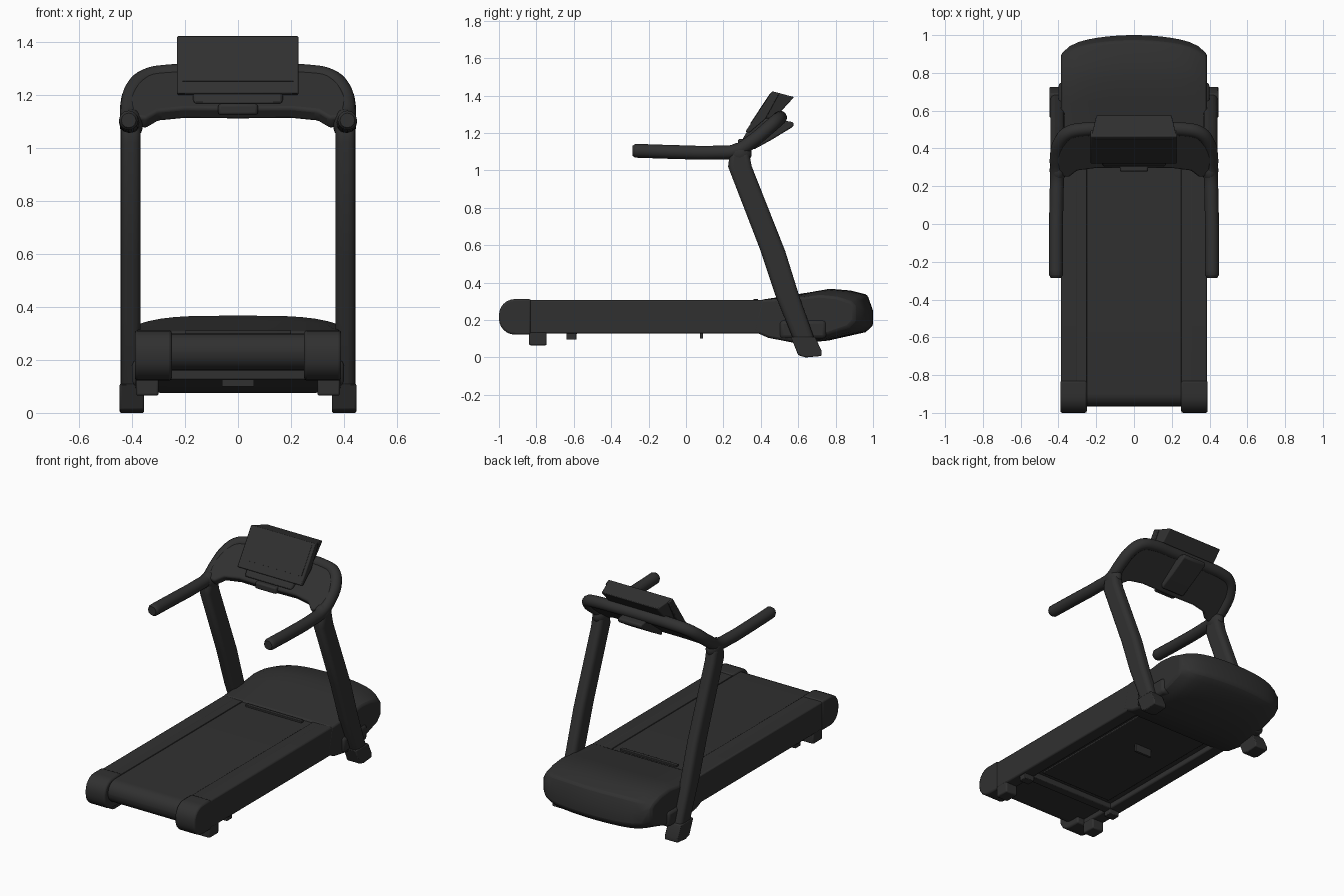
import bpy, bmesh, math
from mathutils import Vector

if "Cube" in bpy.data.objects:
    bpy.data.objects.remove(bpy.data.objects["Cube"])

mat = bpy.data.materials.new("charcoal_plastic")
mat.diffuse_color = (0.030, 0.030, 0.030, 1)
mat.use_nodes = True
mat.node_tree.nodes["Principled BSDF"].inputs["Base Color"].default_value = mat.diffuse_color


def finish(obj, bevel=0, segs=3):
    """Assign material, bevel and smooth shading."""
    obj.data.materials.clear()
    obj.data.materials.append(mat)
    if bevel:
        m = obj.modifiers.new("Bevel", 'BEVEL')
        m.width, m.segments, m.limit_method = bevel, segs, 'ANGLE'
        m.angle_limit = math.radians(35)
    bpy.ops.object.select_all(action='DESELECT')
    obj.select_set(True)
    bpy.context.view_layer.objects.active = obj
    bpy.ops.object.shade_smooth_by_angle(angle=math.radians(35))
    return obj


def loft(name, rings, bevel=0, segs=3):
    """Skin a list of equal-length closed rings and cap both ends."""
    bm = bmesh.new()
    vs = [[bm.verts.new(p) for p in r] for r in rings]
    n = len(vs[0])
    for a, b in zip(vs, vs[1:]):
        for i in range(n):
            j = (i + 1) % n
            bm.faces.new((a[i], a[j], b[j], b[i]))
    bm.faces.new(vs[0])
    bm.faces.new(vs[-1])
    bmesh.ops.recalc_face_normals(bm, faces=bm.faces)
    me = bpy.data.meshes.new(name)
    bm.to_mesh(me)
    bm.free()
    obj = bpy.data.objects.new(name, me)
    bpy.context.collection.objects.link(obj)
    return finish(obj, bevel, segs)


def prism(name, yz, x0, x1, bevel=0, segs=3):
    return loft(name, [[(x, y, z) for y, z in yz] for x in (x0, x1)], bevel, segs)


def box(name, x0, x1, y0, y1, z0, z1, bevel=0):
    return prism(name, [(y0, z0), (y1, z0), (y1, z1), (y0, z1)], x0, x1, bevel, 2)


def both(fn, name, x0, x1, *args):
    """Build a left and a right copy."""
    fn("right_" + name, x0, x1, *args)
    fn("left_" + name, -x1, -x0, *args)


def rounded_end(y0, y1, z0, z1, r, n=6):
    """Side profile with a rounded rear (low y) end."""
    pts = [(y1, z0), (y1, z1)]
    for cz, a0 in ((z1 - r, 90), (z0 + r, 180)):
        for i in range(n + 1):
            a = math.radians(a0 + 90 * i / n)
            pts.append((y0 + r + r * math.cos(a), cz + r * math.sin(a)))
    return pts


# Running belt with rounded rear roller
prism("running_belt", rounded_end(-0.965, 0.50, 0.16, 0.300, 0.068), -0.31, 0.31)

# Side rails, foot strips and rear end caps
def rail(name, x0, x1):
    prism(name, rounded_end(-0.96, 0.62, 0.128, 0.306, 0.07), x0, x1, 0.008, 2)

def cap(name, x0, x1):
    prism(name, rounded_end(-1.0, -0.83, 0.122, 0.312, 0.085), x0, x1, 0.010, 2)

both(rail, "side_rail", 0.30, 0.386)
both(cap, "rear_end_cap", 0.25, 0.390)
both(box, "foot_strip", 0.25, 0.31, -0.90, 0.45, 0.26, 0.305, 0.003)

# Feet and underside frame
both(box, "rear_foot", 0.30, 0.385, -0.84, -0.745, 0.065, 0.14, 0.008)
both(box, "rear_bracket", 0.30, 0.37, -0.64, -0.585, 0.095, 0.14, 0.004)
box("rear_crossbar", -0.31, 0.31, -0.64, -0.58, 0.125, 0.17, 0.006)
box("underside_pan", -0.26, 0.26, -0.55, 0.45, 0.150, 0.17, 0.004)
box("underside_tab", -0.06, 0.06, 0.075, 0.09, 0.10, 0.16)

# Motor hood: side profile lofted across x with a bowed nose
hood_profile = [(0.36, 0.14), (0.44, 0.105), (0.60, 0.075), (0.76, 0.09), (0.96, 0.135),
                (1.0, 0.17), (1.0, 0.25), (0.97, 0.335), (0.88, 0.358), (0.77, 0.367),
                (0.66, 0.348), (0.40, 0.308)]
rings = []
for i in range(17):
    t = -1 + i / 8
    bow = 0.055 * t * t + 0.045 * t ** 8
    ring = []
    for y, z in hood_profile:
        f = max(0, (y - 0.45) / 0.55)
        dz = -0.035 * t ** 4 * min(1, f * 2) if z > 0.3 else 0.03 * t ** 8 * f
        ring.append((0.387 * t, y - bow * f, z + dz))
    rings.append(ring)
loft("motor_hood", rings, 0.012, 2)
box("hood_belt_lip", -0.20, 0.20, 0.36, 0.385, 0.298, 0.312, 0.003)

# Uprights with feet
up = [(0.605, 0.02), (0.715, 0.02), (0.605, 0.33), (0.53, 0.57), (0.352, 1.02), (0.335, 1.10),
      (0.235, 1.10), (0.225, 1.02), (0.395, 0.58), (0.475, 0.34)]

def upright(name, x0, x1):
    prism(name, up, x0, x1, 0.026, 4)

def foot(name, x0, x1):
    prism(name, [(0.60, 0.012), (0.64, 0.0), (0.725, 0.008), (0.725, 0.035), (0.69, 0.11),
                 (0.56, 0.11)], x0, x1, 0.006, 2)

both(upright, "upright", 0.368, 0.443)
both(foot, "front_foot", 0.355, 0.447)
both(box, "upright_bracket", 0.33, 0.40, 0.50, 0.75, 0.10, 0.20, 0.02)

# Handlebar: one continuous tube from grip to grip
half = [(0.413, -0.285, 1.105), (0.413, -0.27, 1.105), (0.413, -0.05, 1.098), (0.410, 0.15, 1.095),
        (0.407, 0.27, 1.105), (0.408, 0.36, 1.160), (0.390, 0.435, 1.222), (0.345, 0.483, 1.264),
        (0.27, 0.500, 1.279), (0.13, 0.502, 1.282)]
path = half + [(0, 0.502, 1.282)] + [(-x, y, z) for x, y, z in reversed(half)]
cu = bpy.data.curves.new("handlebar", 'CURVE')
cu.dimensions, cu.bevel_depth, cu.bevel_resolution = '3D', 0.037, 4
cu.use_fill_caps, cu.resolution_u = True, 5
sp = cu.splines.new('BEZIER')
sp.bezier_points.add(len(path) - 1)
for i, (bp, p) in enumerate(zip(sp.bezier_points, path)):
    bp.co = p
    bp.handle_left_type = bp.handle_right_type = 'AUTO'
    bp.radius = 0.75 if i in (0, len(path) - 1) else 1.0
tmp = bpy.data.objects.new("handlebar_curve", cu)
bpy.context.collection.objects.link(tmp)
bpy.context.view_layer.update()
me = bpy.data.meshes.new_from_object(tmp.evaluated_get(bpy.context.evaluated_depsgraph_get()))
bpy.data.objects.remove(tmp)
bar = bpy.data.objects.new("handlebar", me)
bpy.context.collection.objects.link(bar)
finish(bar)

# Joint where upright meets handlebar
for s, side in ((1, "right"), (-1, "left")):
    bpy.ops.mesh.primitive_uv_sphere_add(segments=20, ring_count=12, radius=1,
                                         location=(s * 0.403, 0.285, 1.09))
    j = bpy.context.object
    j.name = side + "_joint"
    j.scale = (0.044, 0.066, 0.058)
    finish(j)

# Console panel: tilted arched plate, extruded along its normal
outline = [(0.40, 1.10), (0.41, 1.17), (0.385, 1.225), (0.34, 1.262), (0.27, 1.28), (0.0, 1.285)]
lower = [(0.0, 1.130), (0.20, 1.132), (0.30, 1.122), (0.345, 1.095)]
right = lower[1:] + outline[:-1]
shape = [lower[0]] + right + [outline[-1]] + [(-x, z) for x, z in reversed(right)]
nrm = Vector((0, -0.6, 0.8))
mid = [Vector((x, 0.305 + (z - 1.13) * 1.3, z)) for x, z in shape]
loft("console_panel", [[p + nrm * d for p in mid] for d in (-0.028, 0.026)], 0.012, 3)

# Tray below screen, safety key block and rear arm
prism("console_tray", [(0.30, 1.165), (0.42, 1.20), (0.46, 1.28), (0.40, 1.275), (0.325, 1.205)],
      -0.17, 0.17, 0.012, 2)
box("safety_key", -0.075, 0.075, 0.277, 0.34, 1.125, 1.168, 0.01)
prism("rear_arm", [(0.36, 1.11), (0.46, 1.165), (0.575, 1.235), (0.575, 1.258), (0.50, 1.27),
                   (0.36, 1.16)], -0.085, 0.085, 0.008, 2)

# Screen: thin tilted slab with a narrower wedge housing behind it
prism("screen", [(0.318, 1.208), (0.338, 1.200), (0.425, 1.275), (0.497, 1.408), (0.462, 1.425)],
      -0.23, 0.228, 0.005, 2)
loft("screen_housing", [[(s * x, y, z) for x, y, z in
     ((0.225, 0.39, 1.275), (0.225, 0.466, 1.422), (0.20, 0.578, 1.392), (0.20, 0.475, 1.28))]
     for s in (-1, 1)], 0.006, 2)
# Slightly raised display glass on the screen front
loft("display_glass", [[Vector((x, 0.318 + 0.144 * t, 1.208 + 0.217 * t)) + Vector((0, -0.83, 0.55)) * d
     for x, t in ((-0.21, 0.2), (0.21, 0.2), (0.21, 0.94), (-0.21, 0.94))]
     for d in (-0.003, 0.003)])
